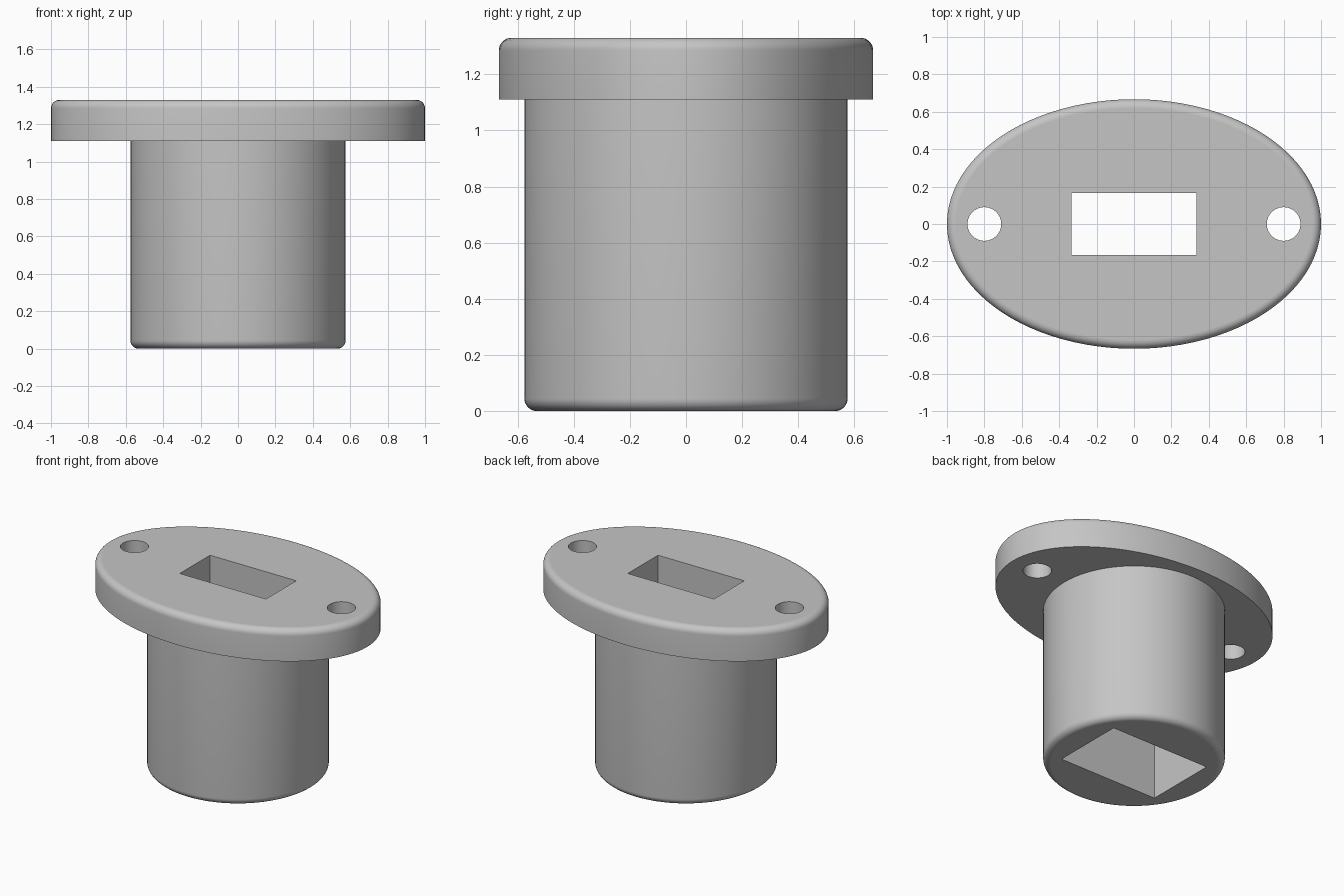
import bpy
import bmesh
import math

# Remove the default cube
default_cube = bpy.data.objects.get("Cube")
if default_cube:
    bpy.data.objects.remove(default_cube, do_unlink=True)

SEGMENTS = 96
FILLET = 0.045
FILLET_STEPS = 8
TOP, UNDERSIDE = 1.33, 1.11

grey = bpy.data.materials.new("plain grey")
grey.use_nodes = True
COLOUR = (0.56, 0.56, 0.56, 1)
grey.diffuse_color = COLOUR
grey.node_tree.nodes["Principled BSDF"].inputs["Base Color"].default_value = COLOUR


def add_object(name, bm):
    bmesh.ops.recalc_face_normals(bm, faces=bm.faces)
    mesh = bpy.data.meshes.new(name)
    bm.to_mesh(mesh)
    bm.free()
    mesh.materials.append(grey)
    obj = bpy.data.objects.new(name, mesh)
    bpy.context.collection.objects.link(obj)
    return obj


def rounded_disc(name, rx, ry, plain_z, round_z):
    """Elliptical solid with a plain rim at plain_z and a filleted rim at round_z."""
    direction = 1 if round_z > plain_z else -1
    levels = [(0, plain_z)]
    for i in range(FILLET_STEPS + 1):
        a = math.pi / 2 * i / FILLET_STEPS
        levels.append((FILLET * (1 - math.cos(a)),
                       round_z - direction * FILLET * (1 - math.sin(a))))
    bm = bmesh.new()
    rings = []
    for inset, z in levels:
        angles = [2 * math.pi * k / SEGMENTS for k in range(SEGMENTS)]
        rings.append([bm.verts.new(((rx - inset) * math.cos(a),
                                    (ry - inset) * math.sin(a), z)) for a in angles])
    for lower, upper in zip(rings, rings[1:]):
        for k in range(SEGMENTS):
            n = (k + 1) % SEGMENTS
            bm.faces.new((lower[k], lower[n], upper[n], upper[k]))
    bm.faces.new(rings[0])
    bm.faces.new(rings[-1])
    return add_object(name, bm)


def box_cutter(name, width, depth, z0, z1):
    bm = bmesh.new()
    bmesh.ops.create_cube(bm, size=1)
    bmesh.ops.scale(bm, vec=(width, depth, z1 - z0), verts=bm.verts)
    bmesh.ops.translate(bm, vec=(0, 0, (z0 + z1) / 2), verts=bm.verts)
    return add_object(name, bm)


def hole_cutter(name, x, radius):
    bm = bmesh.new()
    bmesh.ops.create_cone(bm, cap_ends=True, segments=48, radius1=radius,
                          radius2=radius, depth=1)
    bmesh.ops.translate(bm, vec=(x, 0, TOP), verts=bm.verts)
    return add_object(name, bm)


def cut(obj, cutter):
    cutter.hide_render = True
    bpy.context.view_layer.objects.active = obj
    mod = obj.modifiers.new("cut", 'BOOLEAN')
    mod.operation = 'DIFFERENCE'
    mod.solver = 'EXACT'
    mod.object = cutter
    bpy.ops.object.modifier_apply(modifier=mod.name)
    bpy.data.objects.remove(cutter, do_unlink=True)


def shade(obj):
    bpy.ops.object.select_all(action='DESELECT')
    obj.select_set(True)
    bpy.context.view_layer.objects.active = obj
    bpy.ops.object.shade_smooth_by_angle(angle=math.radians(30))
    for face in obj.data.polygons:
        if abs(face.normal.z) > 0.999:
            face.use_smooth = False


# Oval flange with a slot and two screw holes
flange = rounded_disc("flange", 1.0, 0.667, UNDERSIDE, TOP)
cut(flange, box_cutter("slot_cutter", 0.667, 0.334, 0.9, 1.5))
for side, x in (("left", 0.8), ("right", -0.8)):
    cut(flange, hole_cutter(side + "_hole_cutter", x, 0.09))
shade(flange)

# Round shank with a larger open pocket from below
shank = rounded_disc("shank", 0.576, 0.576, UNDERSIDE, 0)
cut(shank, box_cutter("pocket_cutter", 0.767, 0.513, -0.2, 1.3))
shade(shank)
